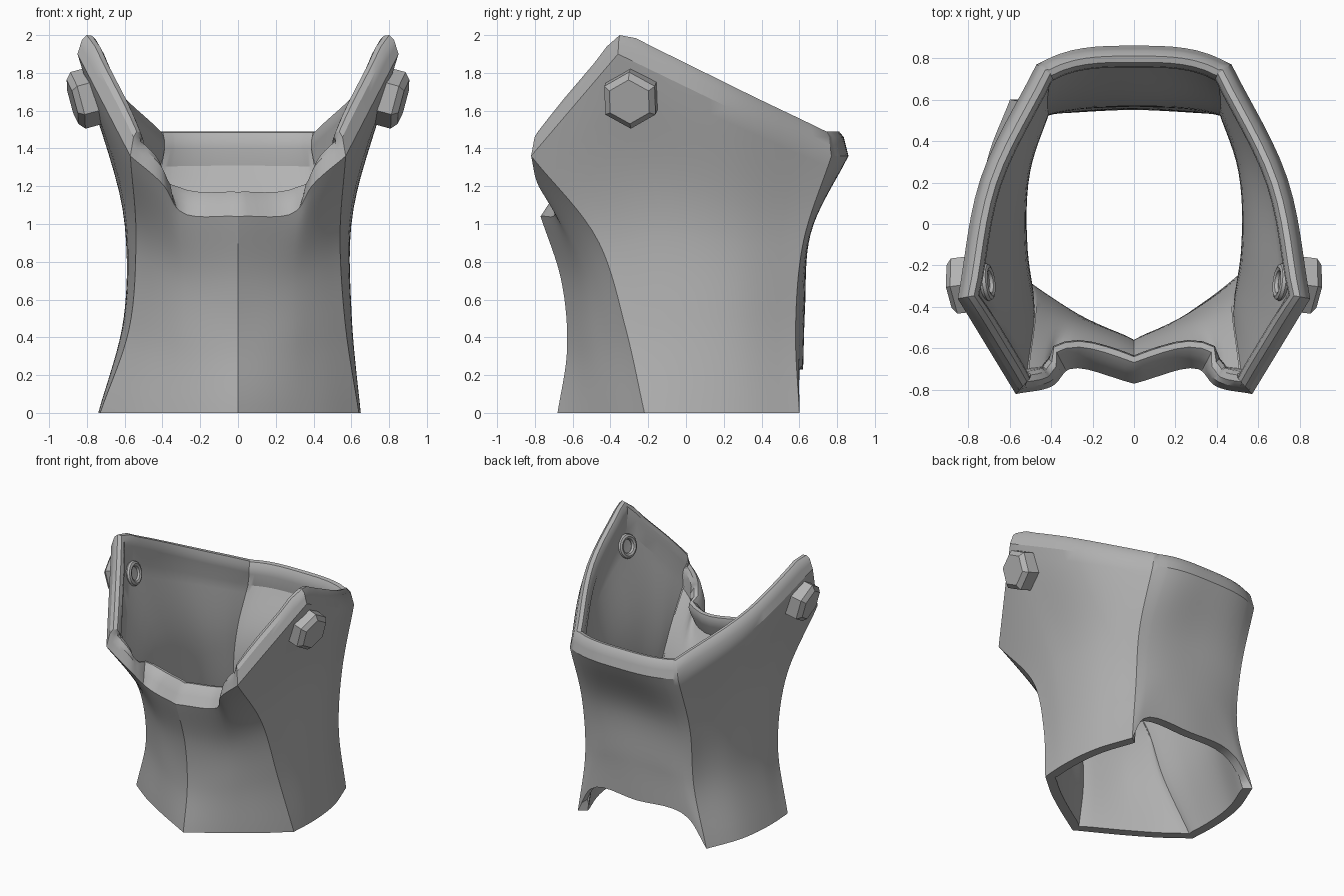
import bpy, bmesh
from mathutils import Vector

if "Cube" in bpy.data.objects:
    bpy.data.objects.remove(bpy.data.objects["Cube"], do_unlink=True)

grey = bpy.data.materials.new("plain_grey")
grey.use_nodes = True
grey.diffuse_color = (0.45, 0.45, 0.45, 1)
grey.node_tree.nodes["Principled BSDF"].inputs["Base Color"].default_value = grey.diffuse_color


def finish(obj, angle=30):
    obj.data.materials.append(grey)
    bpy.ops.object.select_all(action='DESELECT')
    obj.select_set(True)
    bpy.context.view_layer.objects.active = obj
    bpy.ops.object.shade_smooth_by_angle(angle=angle * 3.14159 / 180)


def mesh_object(name, bm):
    bmesh.ops.recalc_face_normals(bm, faces=bm.faces)
    mesh = bpy.data.meshes.new(name)
    bm.to_mesh(mesh)
    bm.free()
    obj = bpy.data.objects.new(name, mesh)
    bpy.context.collection.objects.link(obj)
    return obj


def spline(points, steps, closed=False, crease=None):
    """Smooth path through the points, broken where crease is 1."""
    n = len(points)
    crease = crease or [0] * n
    count = n if closed else n - 1
    step = [points[(i + 1) % n] - points[i] for i in range(count)]
    size = [max(s.length, 1e-6) for s in step]

    def slope(i, seg):
        own = step[seg] / size[seg]
        if not closed and i in (0, n - 1):
            return own
        a, b = (i - 1) % count, i % count
        mean = (step[a] / size[a] * size[b] + step[b] / size[b] * size[a]) / (size[a] + size[b])
        return mean.lerp(own, crease[i])

    path = []
    for i in range(count):
        j = (i + 1) % n
        m0, m1 = slope(i, i) * size[i], slope(j, i) * size[i]
        for k in range(steps):
            t = k / steps
            path.append(points[i] + step[i] * (t * t * (3 - 2 * t))
                        + m0 * (t * (1 - t) ** 2) - m1 * (t * t * (1 - t)))
    return path if closed else path + [points[-1]]


# Upright guide lines of the shell, bottom to top, from front middle to back middle
guides = {
    "front_middle": [(0, -.68, 0), (0, -.63, .33), (0, -.66, .7), (0, -.77, 1.04)],
    "lip_end": [(.31, -.48, 0), (.29, -.5, .36), (.29, -.55, .72), (.31, -.7, 1.07)],
    "notch": [(.45, -.38, 0), (.42, -.42, .4), (.41, -.51, .8), (.39, -.78, 1.2)],
    "front_corner": [(.64, -.22, 0), (.57, -.32, .45), (.54, -.46, .9), (.57, -.82, 1.36)],
    "peak": [(.65, 0, 0), (.6, -.08, .5), (.59, -.2, 1), (.85, -.36, 1.9)],
    "side": [(.62, .3, 0), (.58, .27, .5), (.58, .26, .95), (.74, .22, 1.62)],
    "back_corner": [(.52, .6, 0), (.47, .58, .45), (.47, .62, .9), (.47, .77, 1.36)],
    "cutout": [(.41, .6, .2), (.39, .6, .5), (.38, .64, .92), (.36, .82, 1.36)],
    "back_middle": [(0, .62, .23), (0, .63, .55), (0, .66, .95), (0, .86, 1.36)],
}
sharp = {"front_middle": 1, "front_corner": 1, "back_corner": 1}


def mirrored(p):
    # The right side flares a little more at the foot
    flare = .09 * max(0, 1 - p[2] / .6) ** 2 * min(1, p[0] / .6)
    return (-p[0] - flare, p[1], p[2])


names = list(guides)
loop_names = names + names[-2:0:-1]
columns = []
for i, name in enumerate(loop_names):
    pts = guides[name] if i < len(names) else [mirrored(p) for p in guides[name]]
    columns.append(spline([Vector(p) for p in pts], 8))
rows = []
for r in range(len(columns[0])):
    high = r / (len(columns[0]) - 1)
    crease = [high ** 4 if n == "peak" else sharp.get(n, 0) for n in loop_names]
    rows.append(spline([c[r] for c in columns], 6, True, crease))


def inward(row, i):
    t = row[(i + 2) % len(row)] - row[i - 2]
    return Vector((-t.y, t.x, 0)).normalized()


# Shell: outer wall, rolled rim and inner wall as one closed section swept round
rim = [(.015, .06), (.025, .1), (.05, .13), (.08, .125), (.1, .09), (.105, .04)]
thick = .07
bm = bmesh.new()
sections = []
for i in range(len(rows[0])):
    top = rows[-1][i]
    n = inward(rows[-1], i)
    lean = .4 if top.y < -.6 and abs(top.x) < .33 else 0
    tall = min(1, (2 - top.z) / .13)
    section = [row[i] for row in rows]
    section += [top + n * (a + lean * b) + Vector((0, 0, b * tall)) for a, b in rim]
    section += [row[i] + inward(row, i) * thick for row in reversed(rows[:-1])]
    sections.append([bm.verts.new(p) for p in section])
for a, b in zip(sections, sections[1:] + sections[:1]):
    for k in range(len(a)):
        m = (k + 1) % len(a)
        bm.faces.new((a[k], b[k], b[m], a[m]))
finish(mesh_object("collar_shell", bm))

# Hex bolts outside and round washers inside, one pair on each side
for side, name in ((1, "left"), (-1, "right")):
    axis = Vector((side, -.12, -.27)).normalized()
    turn = axis.to_track_quat('Z', 'Y')
    seat = Vector((.79 * side, -.29, 1.67))

    bm = bmesh.new()
    bmesh.ops.create_cone(bm, cap_ends=True, segments=6, radius1=.155, radius2=.155, depth=.15)
    rim_edges = [e for e in bm.edges if all(v.co.z > 0 for v in e.verts)]
    bmesh.ops.bevel(bm, geom=rim_edges, offset=.03, segments=1, affect='EDGES')
    bolt = mesh_object(name + "_bolt", bm)
    bolt.rotation_mode = 'QUATERNION'
    bolt.rotation_quaternion = turn
    bolt.location = seat + axis * .015
    finish(bolt, 20)

    bpy.ops.mesh.primitive_torus_add(major_segments=24, minor_segments=8,
                                     major_radius=.07, minor_radius=.022)
    washer = bpy.context.object
    washer.name = name + "_washer"
    washer.rotation_mode = 'QUATERNION'
    washer.rotation_quaternion = turn
    washer.location = seat - axis * .085
    finish(washer)
